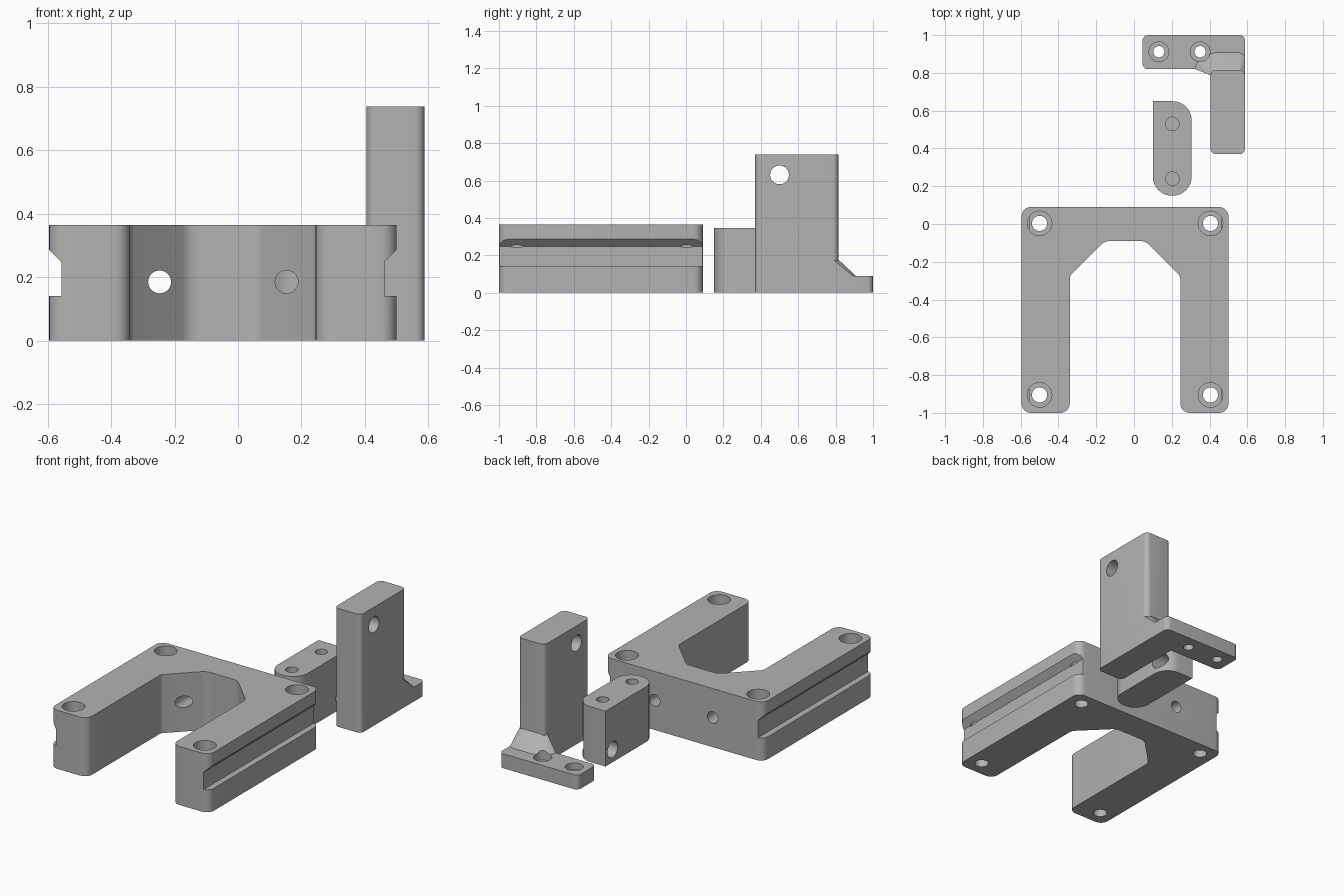
import bpy, bmesh, math
from mathutils import Vector, Matrix

if "Cube" in bpy.data.objects:
    bpy.data.objects.remove(bpy.data.objects["Cube"])

grey = bpy.data.materials.new("plain grey")
grey.diffuse_color = (0.45, 0.45, 0.45, 1)
grey.use_nodes = True
grey.node_tree.nodes["Principled BSDF"].inputs["Base Color"].default_value = grey.diffuse_color


def finish(name, bm):
    bmesh.ops.recalc_face_normals(bm, faces=bm.faces)
    me = bpy.data.meshes.new(name)
    bm.to_mesh(me)
    bm.free()
    me.materials.append(grey)
    ob = bpy.data.objects.new(name, me)
    bpy.context.collection.objects.link(ob)
    return ob


def rounded(points, steps=8):
    """Round each (x, y, radius) corner of a polygon."""
    out, n = [], len(points)
    for i, (x, y, r) in enumerate(points):
        p = Vector((x, y))
        if r == 0:
            out.append(p)
            continue
        a = (Vector(points[i - 1][:2]) - p).normalized()
        b = (Vector(points[(i + 1) % n][:2]) - p).normalized()
        half = a.angle(b) / 2
        c = p + (a + b).normalized() * (r / math.sin(half))
        va = p + a * (r / math.tan(half)) - c
        vb = p + b * (r / math.tan(half)) - c
        sweep = va.angle_signed(vb)
        for k in range(steps + 1):
            out.append(c + Matrix.Rotation(-sweep * k / steps, 2) @ va)
    return out


def prism(name, points, low, high, along_y=False):
    """Extrude a profile along z, or an x-z profile along y."""
    bm = bmesh.new()
    co = [(p.x, low, p.y) if along_y else (p.x, p.y, low) for p in rounded(points)]
    face = bm.faces.new([bm.verts.new(c) for c in co])
    ext = bmesh.ops.extrude_face_region(bm, geom=[face])
    move = Vector((0, high - low, 0)) if along_y else Vector((0, 0, high - low))
    bmesh.ops.translate(bm, vec=move,
                        verts=[g for g in ext["geom"] if isinstance(g, bmesh.types.BMVert)])
    return finish(name, bm)


def drill(center, radius, length, axis="z"):
    bm = bmesh.new()
    bmesh.ops.create_cone(bm, cap_ends=True, segments=40, radius1=radius,
                          radius2=radius, depth=length)
    if axis != "z":
        bm.transform(Matrix.Rotation(math.pi / 2, 4, "Y" if axis == "x" else "X"))
    bm.transform(Matrix.Translation(center))
    return finish("cutter", bm)


def combine(ob, others, operation="DIFFERENCE"):
    bpy.context.view_layer.objects.active = ob
    for other in others:
        mod = ob.modifiers.new("combine", "BOOLEAN")
        mod.operation, mod.solver, mod.object = operation, "EXACT", other
        bpy.ops.object.modifier_apply(modifier=mod.name)
        bpy.data.objects.remove(other)


def smooth(ob):
    bpy.ops.object.select_all(action="DESELECT")
    ob.select_set(True)
    bpy.context.view_layer.objects.active = ob
    bpy.ops.object.shade_smooth_by_angle(angle=math.radians(30))


# U-shaped base with chamfered inner corners
R = 0.05
base = prism("u_shaped_base", [
    (-0.595, -1, R), (-0.34, -1, R), (-0.34, -0.275, 0.04), (-0.155, -0.09, 0.07),
    (0.06, -0.09, 0.07), (0.245, -0.275, 0.04), (0.245, -1, R), (0.5, -1, R),
    (0.5, 0.09, R), (-0.595, 0.09, R)], 0, 0.365)
cuts = []
# Side rail grooves with a sloped upper wall
for edge, s in ((-0.595, -1), (0.5, 1)):
    cuts.append(prism("cutter", [
        (edge + s * 0.05, 0.14, 0), (edge - s * 0.038, 0.14, 0),
        (edge - s * 0.038, 0.248, 0), (edge + s * 0.05, 0.336, 0)], -1.1, 0.2, True))
# Counterbored screw holes in the corners
for x in (-0.5, 0.405):
    for y in (-0.905, 0.003):
        cuts.append(drill((x, y, 0.18), 0.04, 0.6))
        cuts.append(drill((x, y, 0.365), 0.065, 0.24))
# Horizontal holes through the cross bar
for x in (-0.247, 0.153):
    cuts.append(drill((x, -0.05, 0.185), 0.036, 0.6, "y"))
combine(base, cuts)
smooth(base)

# Small clamp block with one square corner
block = prism("clamp_block", [
    (0.1, 0.15, 0.1), (0.305, 0.15, 0.1), (0.305, 0.65, 0.1), (0.1, 0.65, 0)], 0, 0.345)
combine(block, [drill((0.203, 0.53, 0.345), 0.036, 0.4),
                drill((0.203, 0.24, 0.345), 0.036, 0.4),
                drill((0.2, 0.58, 0.08), 0.05, 0.5, "x")])
smooth(block)

# Upright bracket: foot plate, tower and sloped brace
r = 0.03
bracket = prism("upright_bracket", [
    (0.045, 0.82, r), (0.405, 0.82, 0), (0.405, 0.37, r), (0.588, 0.37, r),
    (0.588, 1, r), (0.045, 1, r)], 0, 0.09)
tower = prism("tower", [
    (0.405, 0.37, r), (0.588, 0.37, r), (0.588, 0.815, r), (0.405, 0.815, r)], 0.05, 0.738)
bm = bmesh.new()
for x, y in ((0.41, 0.785), (0.435, 0.812), (0.56, 0.812), (0.588, 0.785)):
    bm.verts.new((x, y, 0.18))
for x, y in ((0.32, 0.822), (0.335, 0.86), (0.37, 0.895), (0.435, 0.91),
             (0.56, 0.91), (0.588, 0.895), (0.588, 0.785), (0.41, 0.785)):
    bm.verts.new((x, y, 0.088))
bmesh.ops.convex_hull(bm, input=bm.verts)
brace = finish("brace", bm)
combine(bracket, [tower, brace], "UNION")
# Foot screw holes and the hole across the tower
cuts = [drill((0.5, 0.5, 0.63), 0.05, 0.5, "x")]
for x in (0.132, 0.35):
    cuts.append(drill((x, 0.912, 0.05), 0.03, 0.3))
    cuts.append(drill((x, 0.912, 0.145), 0.052, 0.19))
combine(bracket, cuts)
smooth(bracket)
